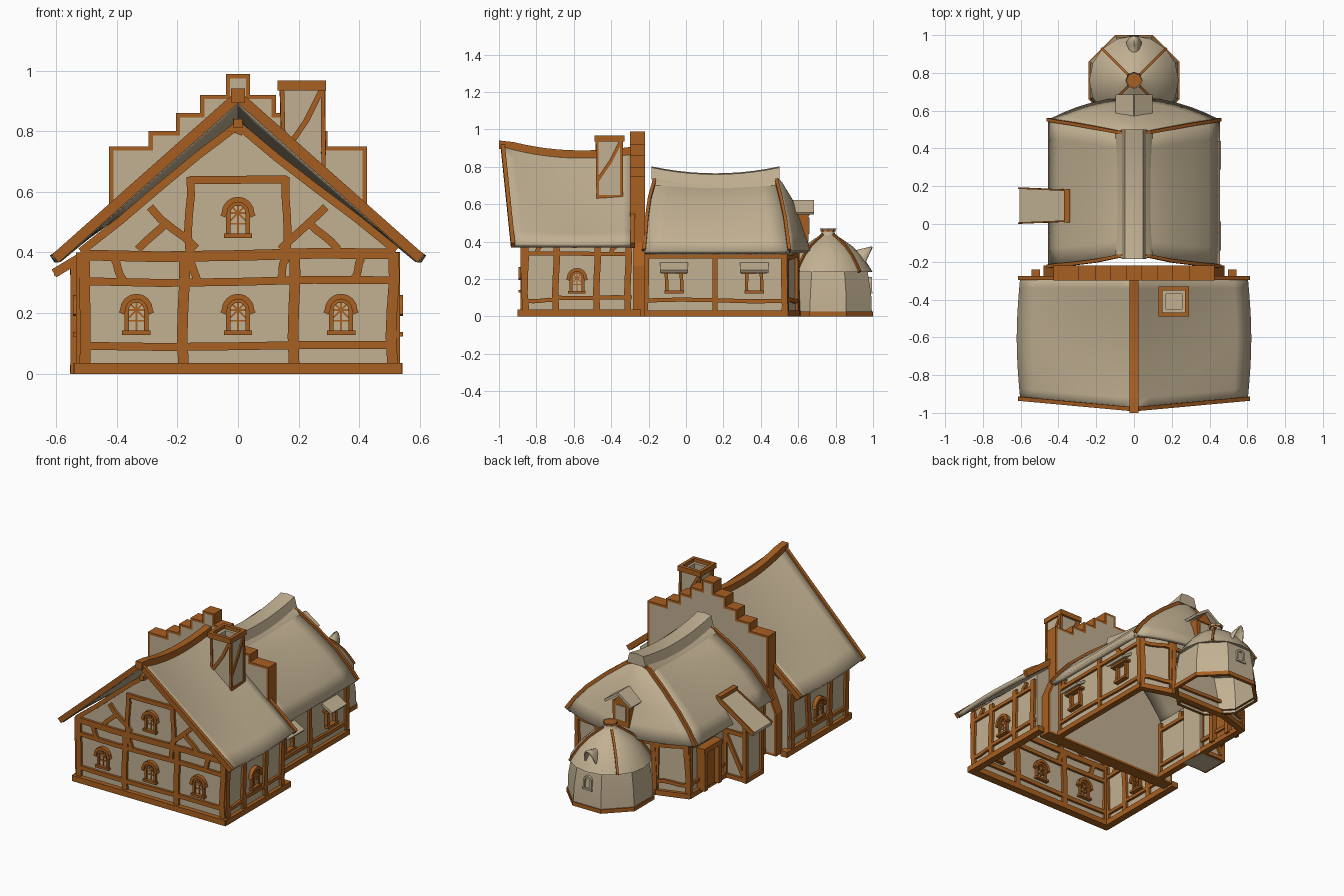
import bpy, bmesh, math, random
from mathutils import Vector as V

if "Cube" in bpy.data.objects:
    bpy.data.objects.remove(bpy.data.objects["Cube"])
random.seed(4)
X, Y, Z = V((1, 0, 0)), V((0, 1, 0)), V((0, 0, 1))

def material(name, c):
    m = bpy.data.materials.new(name)
    m.diffuse_color = (*c, 1)
    m.use_nodes = True
    m.node_tree.nodes["Principled BSDF"].inputs["Base Color"].default_value = m.diffuse_color
    return m
PLASTER = material("warm_beige", (0.54, 0.44, 0.29))
TIMBER = material("brown_timber", (0.39, 0.115, 0.015))

def finish(name, bm, mats, smooth=False, thick=0, recalc=True):
    if recalc:
        bmesh.ops.recalc_face_normals(bm, faces=bm.faces)
    me = bpy.data.meshes.new(name)
    bm.to_mesh(me); bm.free()
    for m in (mats if isinstance(mats, list) else [mats]):
        me.materials.append(m)
    o = bpy.data.objects.new(name, me)
    bpy.context.collection.objects.link(o)
    if thick:
        s = o.modifiers.new("thickness", 'SOLIDIFY')
        s.thickness, s.offset = thick, -1
    if smooth:
        bpy.context.view_layer.objects.active = o
        o.select_set(True)
        bpy.ops.object.shade_smooth_by_angle(angle=math.radians(35))
        o.select_set(False)
    return o

def loft(bm, rings, caps=True, closed=True):
    vs = [[bm.verts.new(p) for p in r] for r in rings]
    n = len(vs[0])
    for a, b in zip(vs, vs[1:]):
        for i in range(n if closed else n - 1):
            j = (i + 1) % n
            bm.faces.new((a[i], a[j], b[j], b[i]))
    if caps:
        bm.faces.new(vs[0]); bm.faces.new(vs[-1])

def sweep(bm, pts, n, w, d):
    """Rectangular bar along a path; n is the direction of its depth d."""
    pts = [V(p) for p in pts]
    rings = []
    for i, p in enumerate(pts):
        t = pts[min(i + 1, len(pts) - 1)] - pts[max(i - 1, 0)]
        s = n.cross(t).normalized() * w / 2
        k = n.normalized() * d / 2
        rings.append([p + s + k, p - s + k, p - s - k, p + s - k])
    loft(bm, rings)

def sheet(name, rows, mat, thick):
    """Roof sheet from rows of points, turned to face upward."""
    bm = bmesh.new()
    loft(bm, rows, caps=False, closed=False)
    bmesh.ops.remove_doubles(bm, verts=bm.verts, dist=1e-4)
    bm.normal_update()
    if sum(f.normal.z for f in bm.faces) < 0:
        bmesh.ops.reverse_faces(bm, faces=bm.faces)
    return finish(name, bm, mat, True, thick, False)

# Wall frames: origin, sideways direction, outward normal
def P(F, u, z, d=0):
    return F[0] + F[1] * u + Z * z + F[2] * d
def bent(bm, F, a, b, w=.03, d=.03, bend=.007):
    k = random.uniform(-bend, bend)
    a, b = V(a), V(b)
    q = V((-(b - a).y, (b - a).x)).normalized()
    pts = [a.lerp(b, i / 4) + q * k * math.sin(math.pi * i / 2 * .9) for i in range(5)]
    sweep(bm, [P(F, *p) for p in pts], F[2], w, d)
def bars(bm, F, lines, w=.03):
    for x0, z0, x1, z1 in lines:
        bent(bm, F, (x0, z0), (x1, z1), w)
def arc(r, z, n=8):
    return [(r * math.cos(math.pi * i / n), z + r * math.sin(math.pi * i / n)) for i in range(n + 1)]
def arch_window(bm, glass, F, u, z):
    shape = [(.032, 0)] + arc(.032, .075) + [(-.032, 0)]
    glass.faces.new([glass.verts.new(P(F, u + x, z + h, .004)) for x, h in shape])
    bar = lambda pts, w, d: sweep(bm, [P(F, u + x, z + h) for x, h in pts], F[2], w, d)
    bar(shape, .014, .03)
    bar([(.05, .064)] + arc(.045, .075) + [(-.05, .064)], .018, .05)
    bar([(-.047, 0), (.047, 0)], .014, .05)
    for l in ([(0, 0), (0, .105)], [(-.03, .04), (.03, .04)], [(-.03, .075), (.03, .075)],
              [(-.025, .05), (.02, .095)], [(.025, .05), (-.02, .095)]):
        bar(l, .006, .016)

# ---------- front house ----------
tim, glass, wall = bmesh.new(), bmesh.new(), bmesh.new()
gable = [(.52, 0), (.52, .41), (0, .835), (-.52, .41), (-.52, 0)]
front, back = [[wall.verts.new((x, y, z)) for x, z in gable] for y in (-.87, -.28)]
wall.faces.new(front); wall.faces.new(back)
for i in (0, 3):
    wall.faces.new((front[i], front[i + 1], back[i + 1], back[i]))
finish("front_house_walls", wall, PLASTER)
F = (V((0, -.87, 0)), X, -Y)
sweep(tim, [(-.54, -.875, .018), (.54, -.875, .018)], Y, .036, .05)
bars(tim, F, [(-.5, .092, .5, .092), (-.5, .305, .5, .305), (-.16, .64, .16, .64), (0, .79, 0, .84)], .026)
bars(tim, F, [(-.52, .392, .52, .392), (-.505, .03, -.505, .4), (.51, .03, .51, .4),
              (-.18, .03, -.18, .4), (.185, .03, .185, .4)], .035)
for s in (1, -1):
    bars(tim, F, [(s * .16, .4, s * .16, .65), (s * .29, .55, s * .14, .41), (s * .33, .41, s * .235, .5),
                  (s * .38, .31, s * .41, .38), (s * .16, .38, s * .135, .31), (0, .82, s * .52, .405)], .026)
    S = (V((s * .52, 0, 0)), Y, X * s)
    sweep(tim, [(s * .52, -.89, .018), (s * .52, -.24, .018)], X, .036, .045)
    bars(tim, S, [(-.855, .03, -.865, .4), (-.695, .03, -.695, .38), (-.476, .03, -.476, .38),
                  (-.31, .03, -.31, .38)], .034)
    bars(tim, S, [(-.86, .085, -.69, .085), (-.69, .1, -.29, .1), (-.86, .335, -.29, .335),
                  (-.8, .34, -.77, .39), (-.4, .34, -.37, .39)], .022)
    arch_window(tim, glass, S, -.583, .13)
for u, z in ((-.335, .135), (0, .135), (.34, .135), (0, .455)):
    arch_window(tim, glass, F, u, z)
finish("front_house_timbers", tim, TIMBER)
finish("front_house_window_panes", glass, PLASTER)

# sagging front roof
def front_roof(u, v):
    a = abs(v)
    y0 = -.925 - .055 * (1 - a)
    zr = .865 + (.06 * (1 - u / .6) ** 2 if u < .6 else .02 * ((u - .6) / .4) ** 2)
    sag = .015 * math.sin(math.pi * a) * math.sin(math.pi * u)
    return V((v * (.603 + .018 * math.sin(math.pi * u)), y0 + (-.285 - y0) * u, zr + (.39 - zr) * a - sag))
N = 12
sheet("front_roof", [[front_roof(u / N, v / 8) for v in range(-8, 9)] for u in range(N + 1)], PLASTER, .028)
trim = bmesh.new()
for u in (0, 1):
    for s in (1, -1):
        sweep(trim, [front_roof(u, s * i / 8) - Z * .01 for i in range(9)], Y, .034, .022)
ridge = [front_roof(i / N, 0) for i in range(N + 1)]
ridge[0] = V((0, -1, .918))
sweep(trim, ridge, Z, .045, .045)
sweep(trim, [(0, -.97, .825), (0, -.8, .825)], Z, .03, .03)
finish("front_roof_bargeboards", trim, TIMBER)

# ---------- stepped dividing wall ----------
half = [(.48, 0), (.48, .27), (.425, .4), (.425, .75), (.295, .75), (.295, .80), (.205, .80), (.205, .86),
        (.125, .86), (.125, .92), (.04, .92), (.04, .988)]
outline = half + [(-x, z) for x, z in reversed(half)]
bm = bmesh.new()
loft(bm, [[(x, y, z) for x, z in outline] for y in (-.3, -.22)])
bmesh.ops.recalc_face_normals(bm, faces=bm.faces)
caps = [f for f in bm.faces if abs(f.normal.y) > .9]
bmesh.ops.inset_region(bm, faces=caps, thickness=.014, use_even_offset=True)
for f in bm.faces:
    f.material_index = 0 if f in caps else 1
finish("stepped_wall", bm, [PLASTER, TIMBER])

# ---------- chimney ----------
def rect(x0, x1, y0, y1, z):
    return [V(p) for p in ((x0, y0, z), (x1, y0, z), (x1, y1, z), (x0, y1, z))]
bm = bmesh.new()
low, top = rect(.155, .283, -.472, -.345, .58), rect(.145, .28, -.475, -.345, .945)
loft(bm, [low, top, rect(.17, .255, -.45, -.37, .945), rect(.17, .255, -.45, -.37, .8)], False)
bm.faces.new([bm.verts.new(p) for p in rect(.17, .255, -.45, -.37, .8)])
finish("chimney_stack", bm, PLASTER)
bm = bmesh.new()
ri, ro = (.15, .27, -.468, -.352), (.13, .29, -.49, -.33)
loft(bm, [rect(*ri, .935), rect(*ro, .935), rect(*ro, .967), rect(*ri, .967), rect(*ri, .935)], False)
for i in range(4):
    j = (i + 1) % 4
    n = (low[j] - low[i]).cross(Z)
    sweep(bm, [low[i], top[i]], n, .014, .014)
    a, b = low[i].lerp(top[i], .4), top[j]
    sweep(bm, [a, a.lerp(b, .5) + (low[j] - low[i]) * .08, b], n, .018, .016)
sweep(bm, [(.28, -.475, .64), (.28, -.34, .64)], X, .018, .02)
finish("chimney_timbers", bm, TIMBER)

# ---------- back house ----------
plan = [V((.39, -.22, 0)), V((.39, .53, 0)), V((.2, .59, 0)), V((-.2, .59, 0)), V((-.39, .53, 0)), V((-.39, -.22, 0))]
bm = bmesh.new()
loft(bm, [plan, [p + Z * .39 for p in plan]], False, False)
finish("back_house_walls", bm, PLASTER)
tim = bmesh.new()
for a, b in zip(plan, plan[1:]):
    L, U = (b - a).length, (b - a).normalized()
    F = (a, U, U.cross(Z))
    sweep(tim, [P(F, -.01, .016), P(F, L + .01, .016)], F[2], .032, .04)
    bars(tim, F, [(0, .085, L, .085), (0, .32, L, .32)], .022)
    bars(tim, F, [(0, .02, .01, .37), (L, .02, L - .01, .37)], .032)
    if L > .6:
        bars(tim, F, [(L / 2, .02, L / 2, .37), (.03, .32, .06, .37), (L * .75, .32, L * .72, .37)], .026)
R = (V((.39, 0, 0)), Y, X)
awn = bmesh.new()
for u in (-.064, .364):
    for l in ((-.04, .13, -.04, .25), (.04, .13, .04, .25)):
        bent(tim, R, (u + l[0], l[1]), (u + l[2], l[3]), .018, .04, .002)
    bent(tim, R, (u - .052, .13), (u + .052, .13), .016, .06, .001)
    bent(tim, R, (u - .07, .235), (u + .07, .235), .014, .08, .001)
    sweep(awn, [P(R, u - .076, .262, .03), P(R, u + .076, .262, .03)], X * .6 + Z, .085, .016)
finish("window_awnings", awn, PLASTER)
# left door
for pts, w in (([(-.4, .29, .02), (-.4, .29, .27)], .03), ([(-.4, .43, .02), (-.4, .43, .27)], .03),
               ([(-.4, .27, .275), (-.4, .45, .275)], .032)):
    sweep(tim, pts, X, w, .09)
sweep(tim, [(-.4, .36, .02), (-.4, .36, .27)], X, .12, .03)
finish("back_house_timbers", tim, TIMBER)

# thatched roof with a rounded hip at the back
xs = [0, .08, .2, .32, .40, .455]
zs = [.745, .715, .625, .52, .43, .35]
yf = [-.165, -.17, -.195, -.21, -.217, -.225]
yb = [.482, .485, .508, .53, .542, .552]
ym = [.49, .515, .57, .61, .64, .672]
def thatch(i, s, u):
    return V((s * xs[i], yf[i] + (yb[i] - yf[i]) * u, zs[i] - .03 * math.sin(math.pi * u) * (1 - i / 5)))
hips = bmesh.new()
for s, side in ((1, "right"), (-1, "left")):
    sheet("thatch_" + side, [[thatch(i, s, u / 8) for u in range(9)] for i in range(6)], PLASTER, .028)
    for u in (0, 1):
        sweep(hips, [thatch(i, s, u) + Z * .004 for i in range(6)], Y, .022, .018)
finish("thatch_edge_beams", hips, TIMBER)
sheet("thatch_back_hip", [[V((v / 6 * xs[i], yb[i] + (ym[i] - yb[i]) * (1 - (v / 6) ** 2), zs[i]))
                           for v in range(-6, 7)] for i in range(6)], PLASTER, .026)
for name, sec, y0, y1 in (("ridge_cap_upper", [(.066, -.07), (.048, -.006), (0, 0)], -.185, .5),
                          ("ridge_cap_lower", [(.108, -.118), (.085, -.075), (0, -.03)], -.175, .485)):
    ring = sec + [(-x, z) for x, z in sec[-2::-1]]
    bm = bmesh.new()
    loft(bm, [[(x, y0 + (y1 - y0) * k / 10, .765 + .037 * (k / 5 - 1) ** 2 + z) for x, z in ring]
              for k in range(11)])
    finish(name, bm, PLASTER, True)

# back dormer
bm = bmesh.new()
loft(bm, [rect(-.055, .055, .53, .655, .4), rect(-.06, .06, .53, .655, .55)])
finish("dormer_body", bm, TIMBER)
bm = bmesh.new()
loft(bm, [rect(-.035, .035, .6, .659, .44), rect(-.035, .035, .6, .659, .53)])
for s in (1, -1):
    sweep(bm, [(s * .046, .555, .583), (s * .046, .685, .583)], V((s * .7, 0, 1)), .115, .016)
finish("dormer_roof_and_pane", bm, PLASTER)
bm = bmesh.new()
loft(bm, [[(-.06, y, .54), (.06, y, .54), (0, y, .605)] for y in (.54, .66)])
finish("dormer_gable", bm, TIMBER)

# left porch
bm = bmesh.new()
loft(bm, [[(-.37, y, 0), (-.54, y, 0), (-.54, y, .36), (-.37, y, .46)] for y in (.018, .172)], True)
finish("porch_walls", bm, PLASTER)
bm = bmesh.new()
loft(bm, [[(-.607, y0, z0), (-.607, y1, z0), (-.35, y1 - .012, z0 + .155), (-.35, y0 + .012, z0 + .155)]
          for z0, y0, y1 in ((.322, .002, .193), (.34, .002, .193))])
finish("porch_roof", bm, PLASTER)
bm = bmesh.new()
for y in (.005, .19):
    sweep(bm, [(-.607, y, .331), (-.35, y + (.095 - y) * .12, .486)], Y, .03, .008)
sweep(bm, [(-.355, .008, .487), (-.355, .182, .487)], Z, .032, .035)
for y in (.018, .172):
    for a, b in (((-.54, 0), (-.54, .36)), ((-.54, .016), (-.39, .016)), ((-.54, .3), (-.39, .3)),
                 ((-.53, .04), (-.4, .29)), ((-.4, .0), (-.4, .4))):
        sweep(bm, [(a[0], y, a[1]), (b[0], y, b[1])], Y, .026, .026)
for z in (.016, .34):
    sweep(bm, [(-.54, .01, z), (-.54, .18, z)], X, .03, .03)
finish("porch_timbers", bm, TIMBER)

# ---------- round tower ----------
def ring(r, z, n, off=0):
    return [V((r * math.cos(2 * math.pi * (k + off) / n), .76 + r * math.sin(2 * math.pi * (k + off) / n), z))
            for k in range(n)]
c = 1 / math.cos(math.pi / 8)
bm = bmesh.new()
loft(bm, [ring(.234 * c, .01, 8, .5), ring(.23 * c, .12, 8, .5), ring(.208 * c, .26, 8, .5)], False)
finish("tower_wall", bm, PLASTER, True)
bm = bmesh.new()
loft(bm, [ring(r * c, z, 8, .5) for r, z in ((.22, 0), (.24, 0), (.24, .025), (.22, .025))], False)
finish("tower_base", bm, TIMBER)
prof = [(.237, .238), (.215, .275), (.18, .325), (.13, .375), (.08, .41), (.04, .435)]
bm = bmesh.new()
loft(bm, [ring(.19, .24, 16)] + [ring(r, z, 16) for r, z in prof], False)
loft(bm, [ring(r, z, 8) for r, z in ((.055, .42), (.036, .442), (.034, .455), (.046, .471))], False)
finish("tower_roof", bm, PLASTER, True)
bm = bmesh.new()
for k in range(4):
    a = math.pi / 4 + k * math.pi / 2
    d = V((math.cos(a), math.sin(a), 0))
    sweep(bm, [d * r + V((0, .76, z)) for r, z in prof], d.cross(Z), .018, .014)
loft(bm, [ring(.04, .455, 8), ring(.04, .469, 8)])
finish("tower_ribs", bm, TIMBER)
rows = []
for k in range(4):
    t = k / 3
    rows.append([V(((.034 + .01 * t) * math.cos(math.pi * i / 8), .87 + .075 * t + .05 * t * math.sin(math.pi * i / 8),
                    .3 - .05 * t + (.045 + .08 * t) * math.sin(math.pi * i / 8))) for i in range(9)])
sheet("tower_hood", rows, PLASTER, .01)
bm, glass = bmesh.new(), bmesh.new()
arch = [(.024, 0)] + arc(.024, .05) + [(-.024, 0)]
sweep(bm, [(x, .984, .13 + z) for x, z in arch], Y, .012, .02)
sweep(bm, [(-.035, .988, .128), (.035, .988, .128)], Y, .012, .02)
finish("tower_window_frame", bm, PLASTER)
glass.free()
